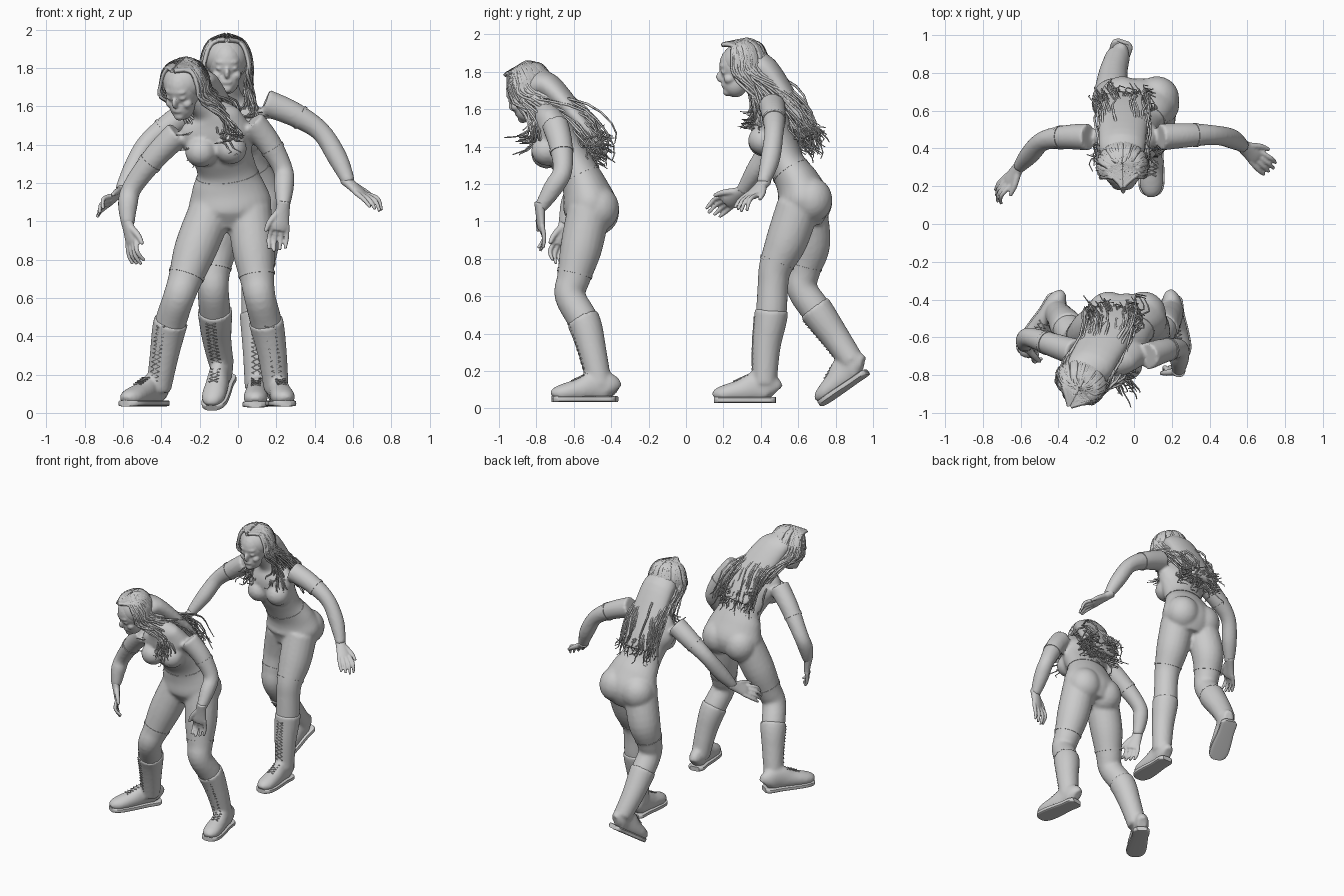
import bpy, bmesh, math, random
from mathutils import Vector as V, Matrix

cube = bpy.data.objects.get("Cube")
if cube:
    bpy.data.objects.remove(cube)

grey = bpy.data.materials.new("plain grey")
grey.use_nodes = True
grey.diffuse_color = (0.6, 0.6, 0.6, 1)
grey.node_tree.nodes["Principled BSDF"].inputs["Base Color"].default_value = (0.6, 0.6, 0.6, 1)
rng = random.Random(4)

LEG_R = [.115, .112, .09, .082, .082, .068, .057]
ARM_R = [.072, .064, .052, .052, .034]


def sample(path, t):
    """Smooth spline through the path points, every component at once."""
    n = len(path) - 1
    i = max(0, min(int(t), n - 1))
    k = t - i
    a, b, c, d = (path[max(0, min(n, j))] for j in (i - 1, i, i + 1, i + 2))
    return [q + k / 2 * (r - p + k * (2 * p - 5 * q + 4 * r - s + k * (3 * (q - r) + s - p)))
            for p, q, r, s in zip(a, b, c, d)]


def loft(bm, path, side, t0=0, t1=None, grow=0, power=1, seg=20, steps=5):
    """Closed skin of oval rings; each path point is x, y, z, half width, half depth."""
    t1 = len(path) - 1 if t1 is None else t1
    count = max(3, round((t1 - t0) * steps) + 1)
    rings = []
    for i in range(count):
        t = t0 + (t1 - t0) * i / (count - 1)
        p = sample(path, t)
        tan = V(sample(path, t + .05)[:3]) - V(sample(path, t - .05)[:3])
        tan.normalize()
        s = (side - tan * side.dot(tan)).normalized()
        o = tan.cross(s)
        ring = []
        for j in range(seg):
            a = math.tau * j / seg
            c, d = (math.copysign(abs(w) ** power, w) for w in (math.cos(a), math.sin(a)))
            ring.append(bm.verts.new(V(p[:3]) + s * c * (p[3] + grow) + o * d * (p[4] + grow)))
        rings.append(ring)
    faces = [bm.faces.new(rings[0]), bm.faces.new(rings[-1])]
    for lo, hi in zip(rings, rings[1:]):
        for j in range(seg):
            k = (j + 1) % seg
            faces.append(bm.faces.new((lo[j], lo[k], hi[k], hi[j])))
    bmesh.ops.recalc_face_normals(bm, faces=faces)


def ball(bm, centre, radii, axes=None):
    m = Matrix.Translation(centre)
    if axes:
        m = m @ Matrix(axes).transposed().to_4x4()
    bmesh.ops.create_icosphere(bm, subdivisions=3, radius=1, matrix=m @ Matrix.Diagonal((*radii, 1)))


def finish(bm, name, voxel=0, smooth=3):
    mesh = bpy.data.meshes.new(name)
    bm.to_mesh(mesh)
    bm.free()
    mesh.materials.append(grey)
    ob = bpy.data.objects.new(name, mesh)
    bpy.context.collection.objects.link(ob)
    if voxel:
        re = ob.modifiers.new("fuse", 'REMESH')
        re.mode, re.voxel_size, re.use_smooth_shade = 'VOXEL', voxel, True
        sm = ob.modifiers.new("soften", 'SMOOTH')
        sm.factor, sm.iterations = .5, smooth
    else:
        bpy.ops.object.select_all(action='DESELECT')
        ob.select_set(True)
        bpy.context.view_layer.objects.active = ob
        bpy.ops.object.shade_smooth_by_angle(angle=math.radians(40))


def strands(name, lines, depth):
    """Thin tapering cords; each line is a list of (position, radius)."""
    cu = bpy.data.curves.new(name, 'CURVE')
    cu.dimensions, cu.bevel_depth, cu.bevel_resolution = '3D', depth, 0
    cu.use_fill_caps = True
    for line in lines:
        sp = cu.splines.new('POLY')
        sp.points.add(len(line) - 1)
        for pt, (p, r) in zip(sp.points, line):
            pt.co, pt.radius = (*p, 1), r
    cu.materials.append(grey)
    bpy.context.collection.objects.link(bpy.data.objects.new(name, cu))


def hem(name, path, side, t, width=.05):
    bm = bmesh.new()
    loft(bm, path, side, t - width, t + width, grow=.003)
    finish(bm, name)


def leg(body, tag, points, heel, toe):
    path = [(*p, r, r) for p, r in zip(points, LEG_R)]
    loft(body, path, V((1, 0, 0)))
    hem(tag + "_stocking_hem", path, V((1, 0, 0)), 1.85)
    # boot shaft, foot and sole
    heel, toe = V(heel), V(toe)
    fwd = toe - heel
    side = fwd.cross(V((0, 0, 1))).normalized()
    up = side.cross(fwd).normalized()
    boot, sole = bmesh.new(), bmesh.new()
    loft(boot, path, V((1, 0, 0)), 3.85, 6, grow=.008)
    outline = [(0, .03, .05), (.08, .052, .075), (.3, .052, .085), (.55, .06, .064),
               (.8, .063, .05), (.94, .05, .04), (1, .025, .025)]
    loft(boot, [(*(heel + fwd * t + up * h), a, h) for t, a, h in outline], side)
    loft(sole, [(*(heel + fwd * (t * 1.03 - .015) + up * .015), a + .006, .016)
                for t, a, h in outline], side, power=.4)
    finish(boot, tag + "_boot", .012)
    finish(sole, tag + "_boot_sole")
    # criss-cross laces up the front of the shaft and over the instep
    front = fwd.normalized()
    laces = []
    for flip in (-1, 1):
        line = []
        for i in range(15):
            p = sample(path, 4.05 + i * .125)
            across = flip * (-1) ** i * .026
            line.append((V(p[:3]) + front * (p[3] + .006) + side * across, 1))
        for i in range(5):
            across = flip * (-1) ** (i + 1) * .024
            line.append((heel + fwd * (.45 + i * .06) + up * (.15 - i * .009) + side * across, 1))
        laces.append(line)
    strands(tag + "_boot_laces", laces, .004)


def arm(body, tag, points, tip, thumb_side):
    path = [(*p, r, r) for p, r in zip(points, ARM_R)]
    loft(body, path, V((0, 1, .3)))
    hem(tag + "_glove_hem", path, V((0, 1, .3)), 1.25)
    # palm, four fingers and a thumb
    hand = bmesh.new()
    wrist, tip = V(points[-1]), V(tip)
    d = tip - wrist
    side = V(thumb_side)
    side = (side - d * side.dot(d) / d.length_squared).normalized()
    nrm = d.normalized().cross(side)
    loft(hand, [(*(wrist + d * t), a, b) for t, a, b in
                ((-.15, .033, .031), (.15, .04, .024), (.4, .047, .02), (.52, .04, .014))], side)
    for i in range(4):
        off = (i - 1.5) * .024
        reach = 1 - .05 * abs(i - 2)
        curl = nrm * (.006 + .006 * i)
        loft(hand, [(*(wrist + d * t * reach + side * off * w + curl * c), r, r) for t, w, c, r in
                    ((.42, 1, 0, .014), (.75, 1.25, 1, .012), (1, 1.2, -.5, .009))], side, seg=10)
    loft(hand, [(*(wrist + d * t + side * w), r, r) for t, w, r in
                ((.1, .02, .02), (.35, .058, .016), (.58, .075, .01))], nrm, seg=10)
    finish(hand, tag + "_hand", .006, 2)


def torso(body, tag, points, side, bust, seat):
    loft(body, points, side, seg=28)
    for sx in (-1, 1):
        ball(body, V(bust) + side * sx * .078, (.083, .083, .08))
        ball(body, V(seat) + side * sx * .092, (.118, .118, .125))
    hem(tag + "_waistband", points, side, 2.7, .04)


def head(tag, centre, face, crown, arch, back, tail, chest):
    c, f = V(centre), V(face).normalized()
    s = V(crown).cross(f).normalized()
    u = f.cross(s)
    axes = (s, f, u)
    at = lambda x, y, z: c + s * x + f * y + u * z
    # skull, jaw and features
    skull = bmesh.new()
    for pos, size in (((0, 0, .01), (.093, .11, .118)), ((0, .045, -.075), (.066, .068, .075)),
                      ((0, .092, -.11), (.03, .025, .025)), ((0, .113, -.025), (.014, .024, .03)),
                      ((0, .104, -.073), (.028, .015, .013)), ((0, .085, .03), (.06, .024, .018))):
        ball(skull, at(*pos), size, axes)
    for sx in (-1, 1):
        ball(skull, at(sx * .036, .092, -.003), (.02, .014, .011), axes)
        ball(skull, at(sx * .048, .07, -.045), (.028, .03, .026), axes)
    finish(skull, tag + "_head", .007)
    # hair mass under the locks
    arch, back, tail, chest = (V(p) for p in (arch, back, tail, chest))
    cap = bmesh.new()
    ball(cap, at(0, -.03, .03), (.115, .125, .112), axes)
    mid = arch.lerp(back, .5)
    loft(cap, [(*at(0, -.05, -.01), .11, .09), (*at(0, -.13, -.04), .125, .075),
               (*mid, .13, .05), (*mid.lerp(tail, .7), .1, .02)], V((1, 0, 0)))
    finish(cap, tag + "_hair_mass", .014)
    # separate wavy locks, combed from the parting
    lines = []
    for i in range(160):
        a = rng.uniform(-2.1, 2.1)
        way = 1 if a > 0 else -1
        out = lambda w, z: at(math.sin(a) * w, -math.cos(a) * w - .025, z)
        jitter = V([rng.gauss(0, .02) for _ in range(3)])
        pts = [at(way * .005, rng.uniform(-.07, .07), .142), out(.085, .115), out(.123, .045), out(.13, -.04)]
        if abs(a) > 1.55:
            pts += [chest + s * way * .1 + V((0, .04, .12)) + jitter,
                    chest + s * way * rng.uniform(.08, .17) + jitter * 2]
        else:
            mix = rng.random()
            lat = V((math.sin(a) * .12, 0, 0))
            pts += [arch.lerp(back, mix) + lat + jitter * .6,
                    tail + lat * 1.1 + jitter + V((0, -.1 * mix, rng.uniform(-.05, .12)))]
        phase, line = rng.uniform(0, 6), []
        for k in range(23):
            t = k / 22 * (len(pts) - 1)
            wave = max(0, t - 2.3) * .009
            sway = V((math.sin(t * 6 + phase), math.cos(t * 5 + phase), math.sin(t * 4)))
            line.append((V(sample(pts, t)) + sway * wave, 1.1 - .85 * (k / 22) ** 2))
        lines.append(line)
    strands(tag + "_hair_locks", lines, .011)


# crouching front figure
body = bmesh.new()
torso(body, "front", [(-.04, -.5, .97, .14, .1), (-.04, -.51, 1.07, .215, .145), (-.05, -.54, 1.18, .19, .122),
                      (-.06, -.58, 1.27, .155, .105), (-.09, -.645, 1.37, .16, .11),
                      (-.12, -.69, 1.46, .185, .11), (-.14, -.73, 1.54, .15, .085),
                      (-.17, -.76, 1.59, .075, .07), (-.25, -.82, 1.66, .06, .06)],
      V((1, 0, .1)), (-.115, -.745, 1.37), (-.04, -.475, 1.06))
head("front", (-.285, -.85, 1.69), (-.42, -.75, -.45), (-.1, -.3, .9),
     (-.13, -.5, 1.57), (-.12, -.6, 1.46), (-.1, -.4, 1.33), (-.15, -.79, 1.4))
leg(body, "front_right", [(-.14, -.52, 1.06), (-.22, -.56, .86), (-.275, -.6, .7), (-.31, -.62, .6),
                          (-.355, -.545, .46), (-.385, -.5, .3), (-.415, -.46, .12)],
    (-.395, -.385, .035), (-.585, -.69, .035))
leg(body, "front_left", [(.06, -.52, 1.06), (.08, -.56, .86), (.1, -.6, .7), (.115, -.62, .6),
                         (.15, -.545, .46), (.18, -.5, .3), (.2, -.46, .12)],
    (.195, -.385, .035), (.245, -.71, .035))
arm(body, "front_right", [(-.31, -.68, 1.46), (-.43, -.64, 1.34), (-.55, -.6, 1.18), (-.575, -.62, 1.09),
                          (-.575, -.65, .98)], (-.52, -.69, .77), (.6, -.7, 0))
arm(body, "front_left", [(.07, -.7, 1.52), (.16, -.67, 1.41), (.235, -.66, 1.27), (.24, -.71, 1.18),
                         (.235, -.78, 1.07)], (.2, -.77, .84), (-1, -.2, 0))
finish(body, "front_figure_body", .012)

# striding rear figure
body = bmesh.new()
torso(body, "rear", [(.03, .62, .99, .14, .1), (.03, .63, 1.1, .21, .142), (.02, .6, 1.2, .185, .12),
                     (0, .54, 1.3, .15, .1), (-.02, .49, 1.41, .155, .108), (-.04, .46, 1.51, .185, .105),
                     (-.05, .45, 1.6, .15, .08), (-.05, .42, 1.66, .07, .065), (-.06, .34, 1.76, .055, .055)],
      V((1, 0, .05)), (-.03, .415, 1.43), (.03, .665, 1.11))
head("rear", (-.06, .29, 1.82), (.02, -.95, -.2), (0, -.1, 1),
     (-.06, .64, 1.63), (-.05, .54, 1.53), (-.05, .73, 1.38), (-.05, .36, 1.5))
leg(body, "rear_right", [(-.07, .64, 1.06), (-.11, .66, .88), (-.13, .63, .74), (-.13, .62, .64),
                         (-.12, .7, .52), (-.11, .8, .38), (-.085, .89, .25)],
    (-.055, .97, .18), (-.135, .73, .015))
leg(body, "rear_left", [(.11, .6, 1.08), (.105, .54, .9), (.1, .48, .76), (.1, .465, .66),
                        (.1, .455, .5), (.1, .43, .33), (.1, .42, .13)],
    (.1, .475, .03), (.09, .155, .03))
arm(body, "rear_right", [(-.24, .46, 1.58), (-.36, .46, 1.5), (-.48, .44, 1.4), (-.55, .37, 1.27),
                         (-.61, .3, 1.16)], (-.735, .13, 1.04), (.5, .2, .6))
arm(body, "rear_left", [(.14, .46, 1.62), (.29, .47, 1.56), (.43, .47, 1.47), (.52, .45, 1.33),
                        (.58, .41, 1.2)], (.735, .28, 1.06), (.2, 1, .3))
finish(body, "rear_figure_body", .012)
